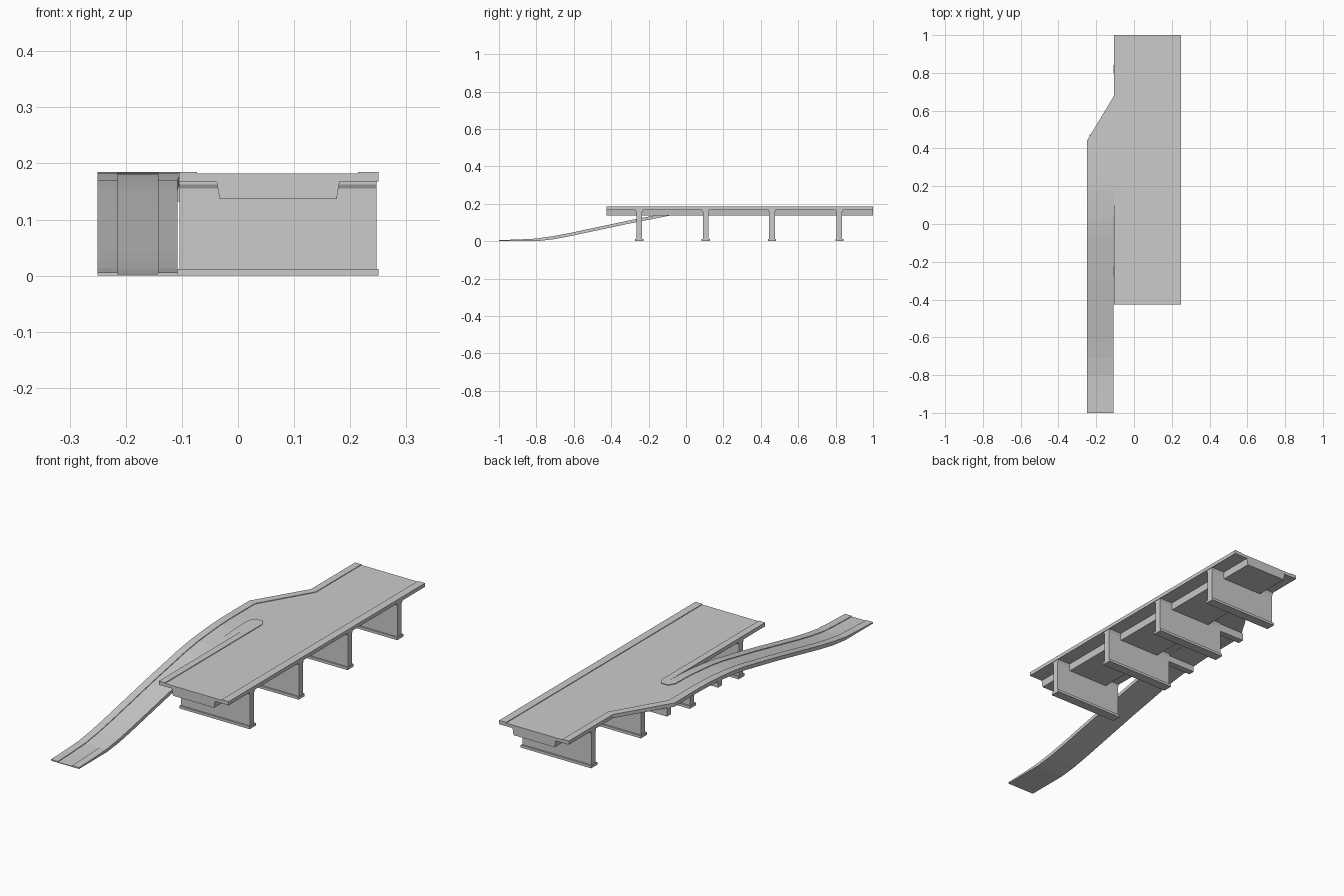
import bpy, bmesh

if "Cube" in bpy.data.objects:
    bpy.data.objects.remove(bpy.data.objects["Cube"])


def make_object(name, bm):
    bmesh.ops.recalc_face_normals(bm, faces=bm.faces)
    mesh = bpy.data.meshes.new(name)
    bm.to_mesh(mesh)
    bm.free()
    obj = bpy.data.objects.new(name, mesh)
    bpy.context.collection.objects.link(obj)
    return obj


def loft(name, rings):
    """Skin a row of closed cross-sections and cap both ends."""
    bm = bmesh.new()
    rows = [[bm.verts.new(p) for p in ring] for ring in rings]
    n = len(rows[0])
    for a, b in zip(rows, rows[1:]):
        for i in range(n):
            j = (i + 1) % n
            bm.faces.new((a[i], a[j], b[j], b[i]))
    bm.faces.new(rows[0])
    bm.faces.new(rows[-1])
    return make_object(name, bm)


def plan(name, outline, z0, z1):
    """Extrude an xy outline upwards."""
    return loft(name, [[(x, y, z) for x, y in outline] for z in (z0, z1)])


def section_yz(name, outline, x0, x1):
    """Extrude a yz outline along x."""
    return loft(name, [[(x, y, z) for y, z in outline] for x in (x0, x1)])


SLAB, ROAD, KERB = 0.168, 0.182, 0.185
LEFT, RIGHT, WIDE = -0.105, 0.25, -0.25
FRONT, BACK, JOIN = -0.425, 1.0, 0.26

# Road deck, widened where the ramp merges
plan("road_deck", [(LEFT, FRONT), (RIGHT, FRONT), (RIGHT, BACK), (LEFT, BACK),
                   (LEFT, 0.68), (WIDE, 0.44), (WIDE, JOIN), (LEFT, JOIN)], SLAB, ROAD)

# Raised kerbs along the deck
plan("right_kerb", [(0.214, FRONT), (RIGHT, FRONT), (RIGHT, BACK), (0.214, BACK)], ROAD, KERB)
plan("left_kerb", [(WIDE, JOIN), (-0.215, JOIN), (-0.215, 0.43), (-0.073, 0.67),
                   (-0.073, BACK), (LEFT, BACK), (LEFT, 0.68), (WIDE, 0.44)], ROAD, KERB)
plan("merge_kerb", [(LEFT, FRONT), (-0.073, FRONT), (-0.073, 0.28), (-0.09, 0.31),
                    (-0.125, 0.31), (-0.143, 0.28), (-0.143, JOIN), (LEFT, JOIN)], ROAD, KERB)

# Girder under the deck
girder = [(-0.038, SLAB), (-0.033, 0.137), (0.176, 0.137), (0.181, SLAB)]
loft("girder", [[(x, y, z) for x, z in girder] for y in (FRONT, BACK)])

# Ramp with kerbs, swept along a rising path of (y, kerb top)
path = [(-1, 0.006), (-0.9, 0.009), (-0.8, 0.014), (-0.71, 0.027), (-0.62, 0.044),
        (-0.3, 0.112), (-0.07, 0.157), (0.02, 0.170), (0.11, 0.178), (0.18, 0.183), (JOIN, KERB)]
rings = []
for y, top in path:
    edge = -0.1075 if y < 0.1 else LEFT
    bottom, road = max(0, top - 0.017), top - 0.003
    rings.append([(x, y, z) for x, z in [
        (WIDE, bottom), (edge, bottom), (edge, top), (-0.143, top), (-0.143, road),
        (-0.215, road), (-0.215, top), (WIDE, top)]])
loft("ramp", rings)

# Wall piers with flared heads and wider feet
half = [(0.022, 0), (0.022, 0.008), (0.015, 0.013), (0.015, 0.155), (0.019, 0.162), (0.019, SLAB)]
foot = [(0.022, 0), (0.022, 0.012)]
for i, y in enumerate((-0.25, 0.105, 0.46, 0.82), 1):
    for part, prof, x0, x1 in (("pier", half[3:], -0.104, 0.247), ("pier_foot", foot, -0.108, 0.25)):
        if part == "pier":
            prof = [(0.015, 0.012)] + prof
        ring = [(y + w, z) for w, z in prof] + [(y - w, z) for w, z in reversed(prof)]
        section_yz(f"{part}_{i}", ring, x0, x1)

# Cantilever brackets carrying the ramp and the widened deck
for i, (y, top, x) in enumerate(((0.105, 0.162, -0.247), (0.46, SLAB, -0.236)), 1):
    section_yz(f"bracket_{i}", [(y - 0.015, 0.132), (y + 0.015, 0.132),
                                (y + 0.015, top), (y - 0.015, top)], x, -0.104)
